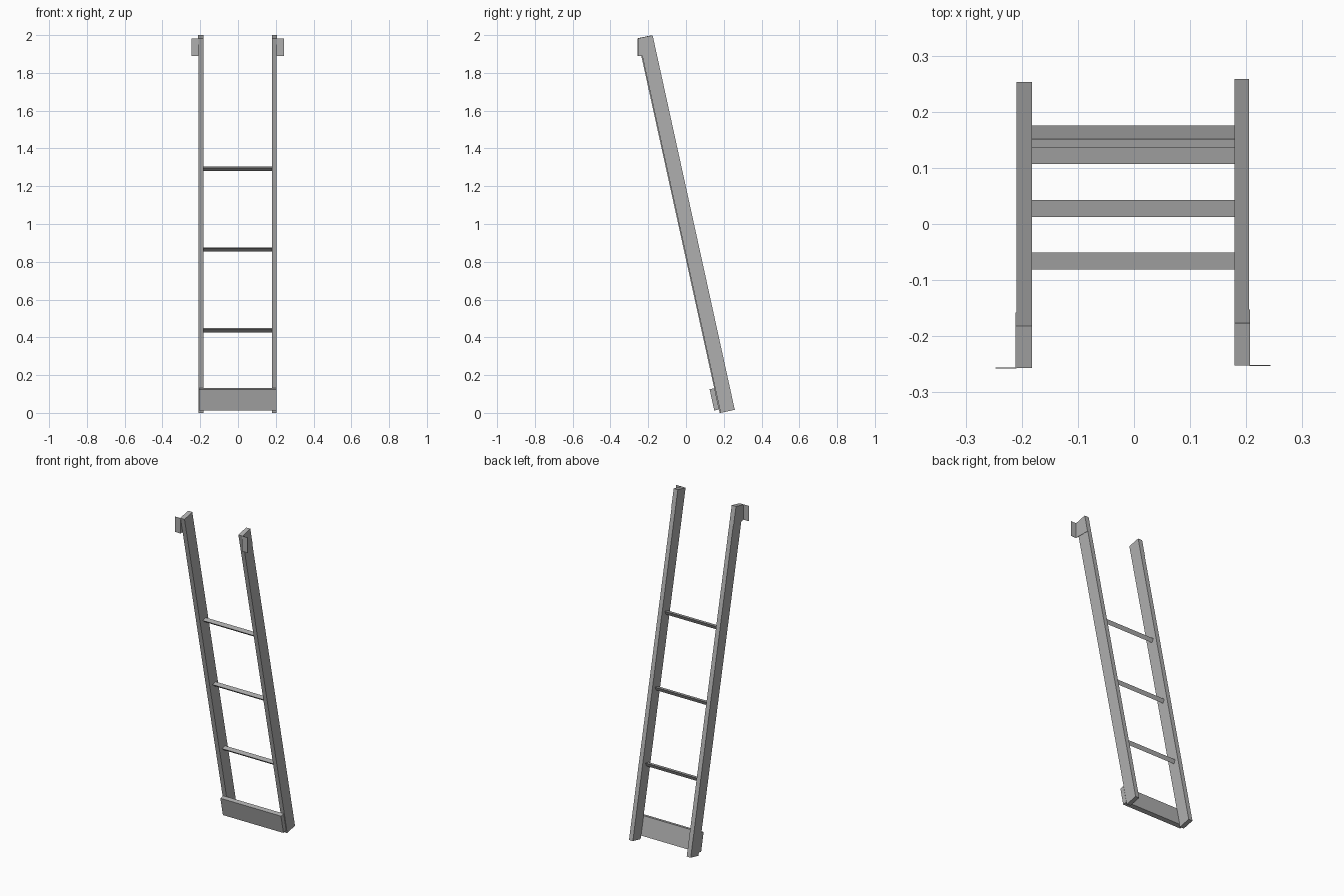
import bpy, bmesh, math
from mathutils import Vector

if "Cube" in bpy.data.objects:
    bpy.data.objects.remove(bpy.data.objects["Cube"], do_unlink=True)

grey = bpy.data.materials.new("plain grey")
grey.use_nodes = True
colour = (0.43, 0.43, 0.43, 1)
grey.diffuse_color = colour
grey.node_tree.nodes["Principled BSDF"].inputs["Base Color"].default_value = colour


def extrude_x(name, profile, x0, x1):
    """Sweep a closed (y, z) profile from x0 to x1."""
    bm = bmesh.new()
    face = bm.faces.new([bm.verts.new((x0, y, z)) for y, z in profile])
    ext = bmesh.ops.extrude_face_region(bm, geom=[face])
    verts = [g for g in ext["geom"] if isinstance(g, bmesh.types.BMVert)]
    bmesh.ops.translate(bm, verts=verts, vec=(x1 - x0, 0, 0))
    bmesh.ops.recalc_face_normals(bm, faces=bm.faces)
    mesh = bpy.data.meshes.new(name)
    bm.to_mesh(mesh)
    bm.free()
    mesh.materials.append(grey)
    obj = bpy.data.objects.new(name, mesh)
    bpy.context.collection.objects.link(obj)
    return obj


# Leaning frame: "along" runs up the rails, "depth" runs front to back
LEAN = math.atan2(0.435, 1.983)
ALONG = Vector((-math.sin(LEAN), math.cos(LEAN)))
DEPTH = Vector((math.cos(LEAN), math.sin(LEAN)))
FOOT = Vector((0.18, 0.0))
LENGTH, WIDTH = 2.03, 0.077


def lean(s, d, shift=0.0):
    return FOOT + ALONG * s + DEPTH * d + Vector((shift, 0))


def slab(s0, s1, d0, d1, shift=0.0):
    return [lean(s, d, shift) for s, d in ((s0, d0), (s0, d1), (s1, d1), (s1, d0))]


# Side rails with their wall brackets
for side, inner, outer, tip, shift in (("left", 0.179, 0.205, 0.243, 0.003),
                                       ("right", -0.182, -0.209, -0.247, -0.002)):
    sign = 1 if outer > 0 else -1
    extrude_x(side + "_rail", slab(0, LENGTH, 0, WIDTH, shift), inner, outer)

    # Bracket cheek covers the rail end, its flange turns outward
    front, back = lean(LENGTH, 0, shift), lean(LENGTH, WIDTH, shift)
    low = 1.89
    low_back = back + ALONG * ((low - back.y) / ALONG.y)
    cheek = [front, back, low_back, Vector((front.x, low))]
    extrude_x(side + "_bracket_cheek", cheek, outer, outer + sign * 0.002)
    y, top = front.x, front.y
    flange = [(y - 0.001, low), (y + 0.001, low), (y + 0.001, top), (y - 0.001, top)]
    extrude_x(side + "_bracket_flange", flange, outer, tip)

# Rungs: flat tilted tread tapering to an edge below
for i in range(3):
    s = 0.447 + i * 0.438
    mid = WIDTH / 2
    rung = [lean(s, mid - 0.0155), lean(s, mid + 0.0155), lean(s - 0.02, mid)]
    extrude_x("rung_%d" % (i + 1), rung, -0.182, 0.179)

# Foot board across the front of the rails
extrude_x("foot_board", slab(0.019, 0.134, -0.027, 0), -0.207, 0.203)
